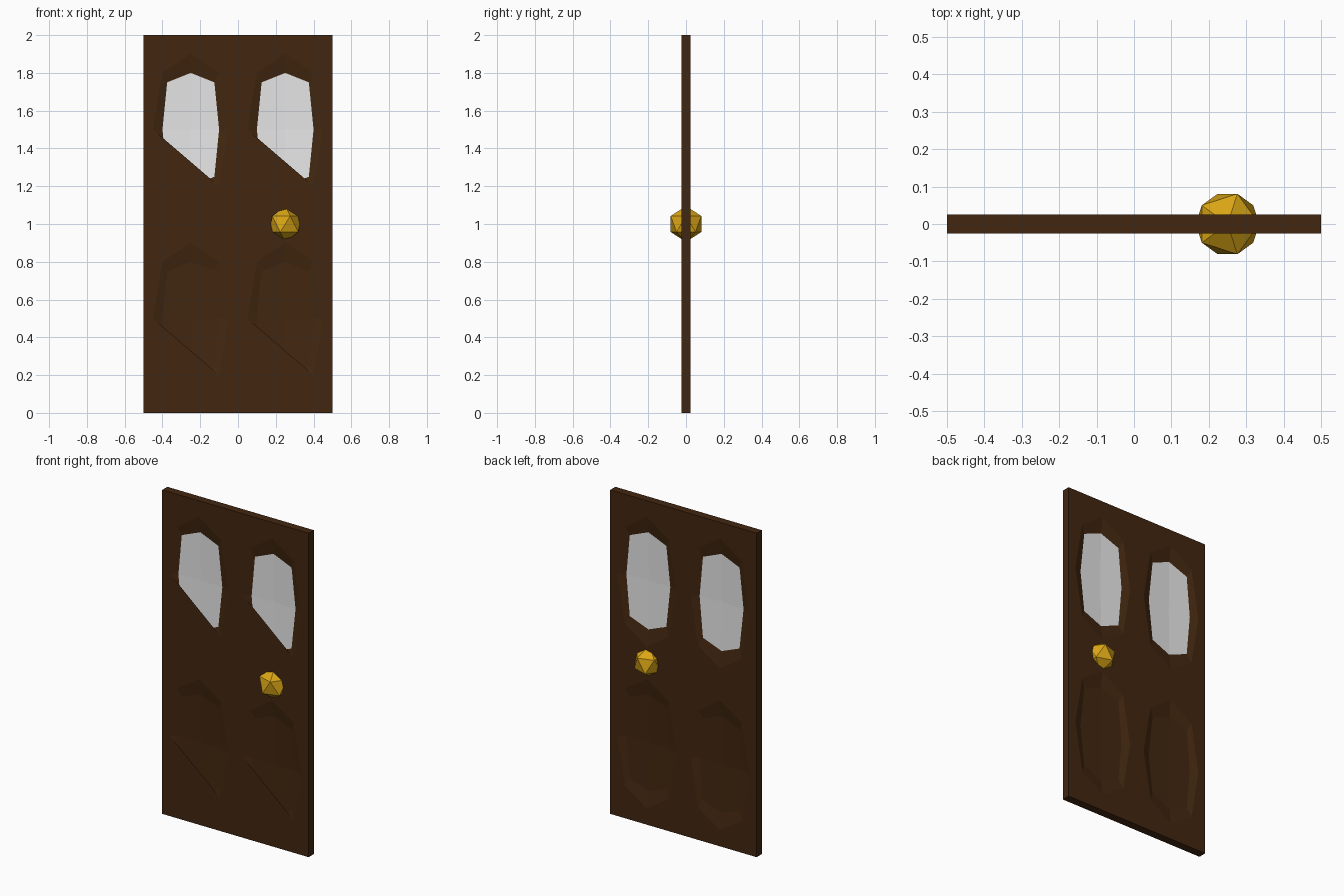
import bpy, bmesh
from mathutils import Vector

if "Cube" in bpy.data.objects:
    bpy.data.objects.remove(bpy.data.objects["Cube"], do_unlink=True)


def material(name, rgb):
    m = bpy.data.materials.new(name)
    m.use_nodes = True
    m.diffuse_color = (*rgb, 1)
    bsdf = m.node_tree.nodes["Principled BSDF"]
    bsdf.inputs["Base Color"].default_value = (*rgb, 1)
    bsdf.inputs["Roughness"].default_value = 0.6
    return m


BROWN = material("dark_wood", (0.055, 0.02, 0.005))
WHITE = material("pale_glass", (0.8, 0.8, 0.8))
GOLD = material("gold", (0.70, 0.38, 0.008))

HALF_W, HALF_T, HEIGHT, DEPTH = 0.5, 0.025, 2.0, 0.02
# Direction of each octagon point, clockwise from the top
COMPASS = [(0, 1), (1, 1), (1, 0), (1, -1), (0, -1), (-1, -1), (-1, 0), (-1, 1)]


def make_object(name, bm, mats):
    mesh = bpy.data.meshes.new(name)
    bm.to_mesh(mesh)
    bm.free()
    for m in mats:
        mesh.materials.append(m)
    obj = bpy.data.objects.new(name, mesh)
    bpy.context.collection.objects.link(obj)
    return obj


def octagon(bm, cx, cz, side, mid, corner, mid_depth, corner_depth):
    """Ring of eight points; height is twice the width."""
    ring = []
    for dx, dz in COMPASS:
        diagonal = dx and dz
        r = corner if diagonal else mid
        d = corner_depth if diagonal else mid_depth
        ring.append(bm.verts.new((cx + dx * r, side * (HALF_T - d), cz + dz * 2 * r)))
    return ring


def loop_edges(bm, verts):
    edges = []
    for a, b in zip(verts, verts[1:] + verts[:1]):
        edges.append(bm.edges.get((a, b)) or bm.edges.new((a, b)))
    return edges


def face(bm, verts, side, mat=0):
    f = bm.faces.new(verts)
    f.normal_update()
    if f.normal.y * side < 0:
        f.normal_flip()
    f.material_index = mat


def door_side(bm, side):
    """One face of the door with four dished panels; returns its corners."""
    corners = [bm.verts.new((x * HALF_W, side * HALF_T, z))
               for x, z in ((-1, 0), (1, 0), (1, HEIGHT), (-1, HEIGHT))]
    boundary = loop_edges(bm, corners)
    for cx in (-0.25, 0.25):
        for cz, mat in ((0.5, 0), (1.5, 1)):
            rim = octagon(bm, cx, cz, side, 0.2, 0.15, 0, 0)
            inner = octagon(bm, cx, cz, side, 0.15, 0.125, 0.75 * DEPTH, 0.6 * DEPTH)
            centre = bm.verts.new((cx, side * (HALF_T - DEPTH), cz))
            for i in range(8):
                j = (i + 1) % 8
                face(bm, (rim[i], rim[j], inner[j], inner[i]), side)
            for i in range(0, 8, 2):
                face(bm, (inner[i], inner[i + 1], inner[(i + 2) % 8], centre), side, mat)
            # The front skin covers the lower left of each dish
            hole = rim if side > 0 else rim[:4] + rim[6:]
            boundary += loop_edges(bm, hole)
    filled = bmesh.ops.triangle_fill(bm, edges=boundary, use_beauty=True,
                                     normal=Vector((0, side, 0)))
    for f in filled["geom"]:
        if isinstance(f, bmesh.types.BMFace):
            f.normal_update()
            if f.normal.y * side < 0:
                f.normal_flip()
    return corners


# Door slab: two dished sides joined by a rim
bm = bmesh.new()
front, back = door_side(bm, -1), door_side(bm, 1)
for i in range(4):
    j = (i + 1) % 4
    bm.faces.new((front[j], front[i], back[i], back[j]))
make_object("door", bm, [BROWN, WHITE])

# Faceted knob passing through the slab
bm = bmesh.new()
bmesh.ops.create_icosphere(bm, subdivisions=1, radius=0.095)
knob = make_object("knob", bm, [GOLD])
knob.location = (0.25, 0, 1)
